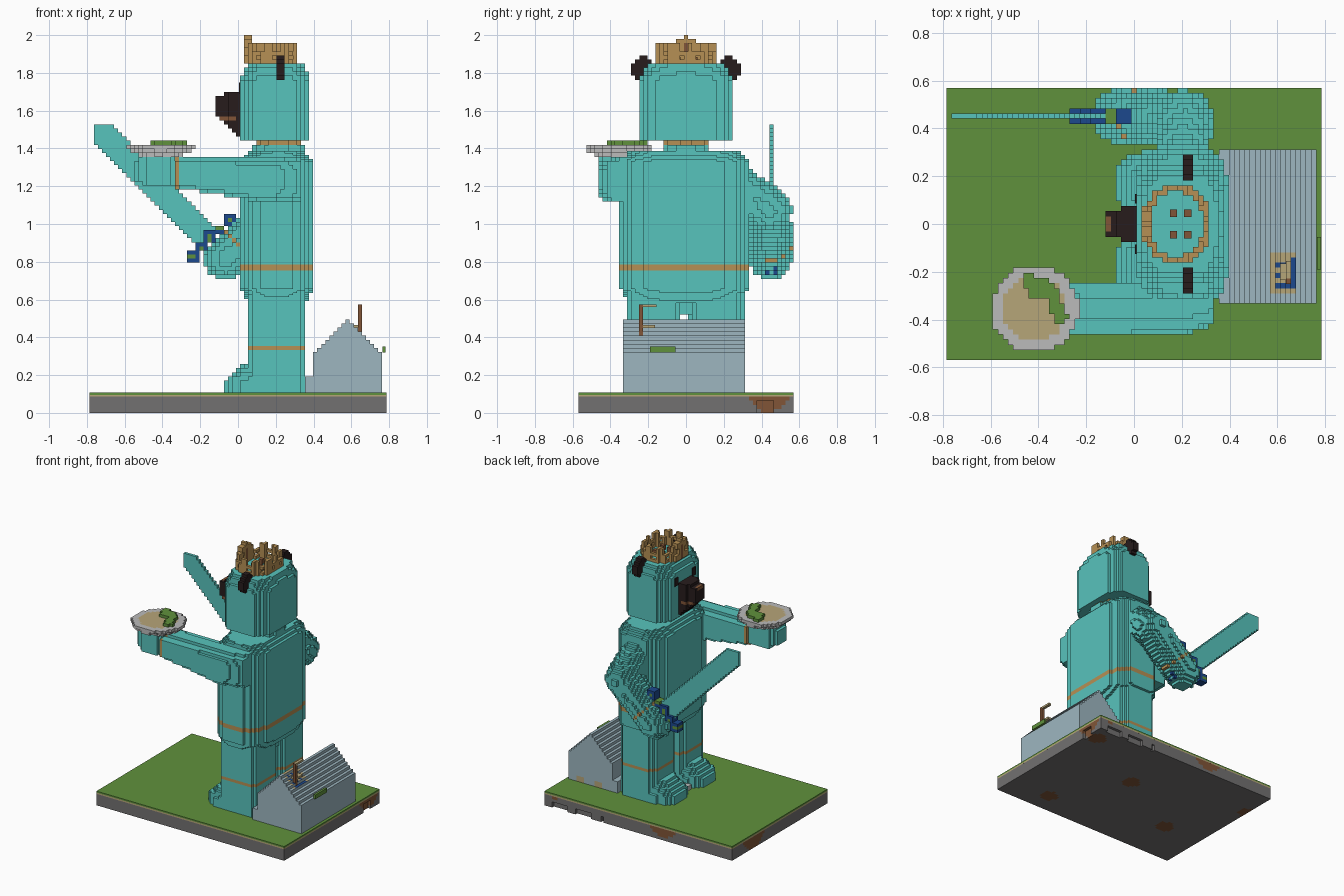
import bpy, bmesh, math
from mathutils import Vector

if "Cube" in bpy.data.objects:
    bpy.data.objects.remove(bpy.data.objects["Cube"])

V = 2 / 93  # edge of one building cube

PALETTE = dict(teal="58C2BB", green="60903F", stone="727070", brown="80563A", slate="9CB5BF",
               silver="BABABA", gold="B58F55", dark="2C2222", blue="224A8C", tan="B5A478")
NAMES = list(PALETTE)


def make_material(name, code):
    rgb = [(int(code[i:i + 2], 16) / 255) ** 2.2 for i in (0, 2, 4)] + [1]
    m = bpy.data.materials.new(name)
    m.use_nodes = True
    m.diffuse_color = rgb
    node = next(n for n in m.node_tree.nodes if n.type == "BSDF_PRINCIPLED")
    node.inputs["Base Color"].default_value = rgb
    node.inputs["Roughness"].default_value = 0.8
    return m


MATS = [make_material(n, c) for n, c in PALETTE.items()]
AXES = [(s if a == 0 else 0, s if a == 1 else 0, s if a == 2 else 0) for a in range(3) for s in (-1, 1)]


def finish(name, bm):
    me = bpy.data.meshes.new(name)
    bm.to_mesh(me)
    bm.free()
    for m in MATS:
        me.materials.append(m)
    ob = bpy.data.objects.new(name, me)
    bpy.context.collection.objects.link(ob)
    return ob


def voxels(name, lo, hi, rule, sz=V):
    """Fill a grid with cubes wherever rule(x, y, z) gives a colour; keep outer faces only."""
    step = (V, V, sz)
    off = (0, 0, 0.5)
    spans = [range(math.floor(l / s) - 1, math.ceil(h / s) + 1) for l, h, s in zip(lo, hi, step)]
    cells = {}
    for i in spans[0]:
        for j in spans[1]:
            for k in spans[2]:
                p = [(c + o) * s for c, o, s in zip((i, j, k), off, step)]
                if all(l <= q <= h for l, q, h in zip(lo, p, hi)):
                    colour = rule(*p)
                    if colour:
                        cells[i, j, k] = NAMES.index(colour)
    bm = bmesh.new()
    verts = {}

    def vert(key):
        if key not in verts:
            verts[key] = bm.verts.new([(c / 2 + o) * s for c, o, s in zip(key, off, step)])
        return verts[key]

    for cell, colour in cells.items():
        for d in AXES:
            if tuple(c + e for c, e in zip(cell, d)) in cells:
                continue
            n = Vector(d)
            u = Vector((d[1], d[2], d[0]))
            w = n.cross(u)
            corners = [n + a * u + b * w for a, b in ((-1, -1), (1, -1), (1, 1), (-1, 1))]
            f = bm.faces.new([vert(tuple(2 * c + round(q) for c, q in zip(cell, v))) for v in corners])
            f.material_index = colour
    bm.normal_update()
    flip = [f for f in bm.faces if f.normal.length == 0]
    bmesh.ops.delete(bm, geom=flip, context="FACES")
    return finish(name, bm)


def box(name, colour, lo, hi):
    bm = bmesh.new()
    bmesh.ops.create_cube(bm, size=1)
    for v in bm.verts:
        v.co = [(l + h) / 2 + c * (h - l) for c, l, h in zip(v.co, lo, hi)]
    for f in bm.faces:
        f.material_index = NAMES.index(colour)
    return finish(name, bm)


def oval(dx, dy, a, b, n=2.0):
    return abs(dx / a) ** n + abs(dy / b) ** n <= 1


def near(p, a, b, r):
    p, a, b = Vector(p), Vector(a), Vector(b)
    t = max(0, min(1, (p - a).dot(b - a) / (b - a).length_squared))
    return (p - a - t * (b - a)).length < r


# Ground slab: stone with earth patches, a thin soil line and grass
def slab_rule(x, y, z):
    if z < 0.04 and y > 0.54 and 0.3 < x < 0.74 and math.sin(31 * x) > -0.4:
        return None
    if z < 0.07 and x > 0.76 and 0.38 < y < 0.46:
        return None
    patch = math.sin(8 * x + 5 * y) + math.sin(5 * x - 9 * y + 2) + 8 * (z - 0.05)
    return "brown" if patch > 1.5 else "stone"


voxels("ground_slab", (-.79, -.58, 0), (.79, .58, .085), slab_rule)
box("soil_line", "tan", (-.785, -.57, .086), (.785, .57, .096))
box("grass", "green", (-.785, -.57, .096), (.785, .57, .107))


# Torso with belt, sloping shoulders and tucked hips
def torso_rule(x, y, z):
    inset = max(0, z - 1.33) * 0.9 + max(0, 0.66 - z) * 0.5
    if oval(x - .206, y + .008, .194 - inset, .34 - inset, 3.5):
        return "gold" if .751 < z < .785 else "teal"


voxels("torso", (0, -.36, .58), (.42, .36, 1.385), torso_rule, V / 2)

# Legs and feet, mirrored
for side, cy in (("right", -.172), ("left", .165)):
    voxels(side + "_leg", (.05, -.4, .1), (.37, .4, .62),
           lambda x, y, z: oval(x - .208, y - cy, .15, .15, 4)
           and ("gold" if .333 < z < .352 else "teal"), V / 2)
    voxels(side + "_foot", (-.08, -.4, .107), (.3, .4, .25),
           lambda x, y, z: oval(x - .13, y - cy, .205 - max(0, z - .17) * 1.1, .14 - max(0, z - .17) * .6, 3.2)
           and "teal")
box("hip_bridge", "teal", (.1, -.06, .52), (.32, .06, .6))
box("foot_clasp", "silver", (-.02, -.04, .107), (.05, .04, .14))

# Neck with collar
voxels("neck", (.05, -.14, 1.37), (.36, .14, 1.46),
       lambda x, y, z: oval(x - .208, y, .115 if z > 1.41 else .14, .11, 3.5)
       and ("gold" if z > 1.41 else "teal"))


# Head, rounded on top
def head_rule(x, y, z):
    inset = max(0, z - 1.76) * 0.45
    if oval(x - .196, y, .186 - inset, .25 - inset, 3.4):
        return "teal"


voxels("head", (0, -.26, 1.45), (.4, .26, 1.86), head_rule)


# Muzzle: widens and deepens toward the face, with nose and mouth
def muzzle_rule(x, y, z):
    t = (x + .12) / .135
    wide = .05 if x < -.06 else .086
    if abs(y) < wide and 1.57 - .11 * t < z < 1.68 + .03 * t:
        if x < -.1 and z > 1.65 and abs(y) < .035:
            return "brown"
        return "brown" if x < -.02 and 1.55 < z < 1.57 else "dark"


voxels("muzzle", (-.12, -.1, 1.45), (.03, .1, 1.71), muzzle_rule)
for side, s in (("right", -1), ("left", 1)):
    y0, y1 = sorted((s * .085, s * .125))
    box(side + "_eye", "dark", (.004, y0, 1.69), (.012, y1, 1.75))
    voxels(side + "_ear", (.195, -.3, 1.7), (.245, .3, 1.9),
           lambda x, y, z: oval(y - s * .226, z - 1.82, .055, .065, 3)
           and ("brown" if x < .205 and oval(y - s * .23, z - 1.82, .03, .035) else "dark"))


# Crown: pierced ring, battlements and a tall front crest
def crown_rule(x, y, z):
    dx = x - .18
    if x < .066:
        crest = .018 if z > 1.97 else .055 if z > 1.925 else .035 if z > 1.9 else .075
        if abs(y) < crest:
            return "brown" if z < 1.95 and abs(y) < .012 else "gold"
    if oval(dx, y, .135, .16, 2.5) and not oval(dx, y, .107, .132, 2.5):
        wave = math.sin(10 * math.atan2(y, dx))
        if z < 1.872 or (z < 1.895 and wave > -.5) or 1.895 < z < 1.918 or (z < 1.95 and wave > .1):
            return "gold"


voxels("crown", (.03, -.17, 1.85), (.33, .17, 2.0), crown_rule)
for i, x in enumerate((.165, .225)):
    for j, y in enumerate((-.045, .045)):
        box(f"crown_stud_{i}{j}", "brown", (x - .015, y - .015, 1.85), (x + .015, y + .015, 1.885))


# Outstretched right arm and hand
def serving_arm_rule(x, y, z):
    if oval(x + .42, y + .36, .13, .1, 2.4) and oval(x + .42, z - 1.28, .13, .085, 2.4):
        return "teal"
    low = 1.12 + max(0, .1 - x) * .17
    end = max(0, x - .2)
    if x > -.33 and oval(y + .352 - end * .3, z - (low + 1.345) / 2, .112, (1.345 - low) / 2, 4) and end < .3 + (y + .35):
        return "gold" if x < -.305 else "teal"


voxels("right_arm", (-.56, -.47, 1.1), (.33, -.2, 1.36), serving_arm_rule)


# Plate with food
def plate_rule(x, y, z):
    r = math.hypot(x + .415, y + .355)
    if z < 1.376:
        return "silver" if r < .12 else None
    if z < 1.397:
        return "silver" if r < .165 else None
    if r < .135:
        return "tan"
    return "silver" if r < .182 else None


voxels("plate", (-.62, -.56, 1.354), (-.2, -.15, 1.42), plate_rule)
PEAS = [(-.44, -.23), (-.39, -.25), (-.35, -.29), (-.33, -.34), (-.31, -.39), (-.4, -.29)]
voxels("greens", (-.5, -.45, 1.39), (-.24, -.18, 1.45),
       lambda x, y, z: any(math.dist((x, y, z), (a, b, 1.415)) < .036 for a, b in PEAS) and "green")


# Bent left arm
SHOULDER, ELBOW, HAND = (.2, .24, 1.22), (.21, .445, 1.07), (-.065, .45, .815)


def sword_arm_rule(x, y, z):
    p = (x, y, z)
    if near(p, ELBOW, HAND, .113):
        return "gold" if abs(x + z - .89) < .014 else "teal"
    return "teal" if near(p, SHOULDER, ELBOW, .117) else None


voxels("left_arm", (-.19, .1, .69), (.36, .57, 1.36), sword_arm_rule)

# Sword: blade, linked guard and grip, laid out on a diagonal
GX, GZ, SY = -.145, .925, 21 * V
LINKS = [(0, .032), (-.1, .033), (.1, .033), (-.05, .024), (.05, .024)]


def blade_rule(x, y, z):
    u, w = (z - x + GX - GZ) / math.sqrt(2), (x - GX + z - GZ) / math.sqrt(2)
    return "teal" if u > 0 and -.08 < w < .056 else None


def hilt_rule(x, y, z):
    dx, dz = x - GX, z - GZ
    for t, half in LINKS:
        d = max(abs(dx - t), abs(dz - t))
        if d < half:
            return "green" if d < .014 else "blue"
    if (abs(dx + dz) < .035 and -.36 < dz - dx < 0) or max(abs(x + .005), abs(z - .755)) < .032:
        return "blue"


voxels("sword_blade", (-.77, SY - .01, .85), (-.05, SY + .01, 1.53), blade_rule)
voxels("sword_hilt", (-.3, SY - .03, .7), (.05, SY + .03, 1.06), hilt_rule)


# House with stepped gable roof
def house_rule(x, y, z):
    if x < .4:
        return "slate" if z < .19 else None
    if z < .485 - max(0, abs(x - .585) - .005):
        return "tan" if y > .29 and z < .15 and math.sin(40 * x) > .2 else "slate"


house = voxels("house", (.365, -.33, .107), (.765, .315, .485), house_rule)
# Skylight painted on the roof treads
for f in house.data.polygons:
    x, y, z = f.center
    if f.normal.z > .9 and .57 < x < .68 and -.28 < y < -.12:
        bars = .59 < x < .68 and -.26 < y < -.14 and (x > .65 or int((y + .3) / V) % 2)
        f.material_index = NAMES.index("blue" if bars else "tan")

# Rooftop frame and window box
box("roof_post", "brown", (.635, -.25, .39), (.657, -.228, .575))
box("roof_post_arm", "tan", (.635, -.25, .56), (.657, -.155, .575))
box("roof_post_shelf", "tan", (.6, -.235, .45), (.657, -.165, .465))
box("window_box", "green", (.765, -.19, .32), (.782, -.055, .352))
